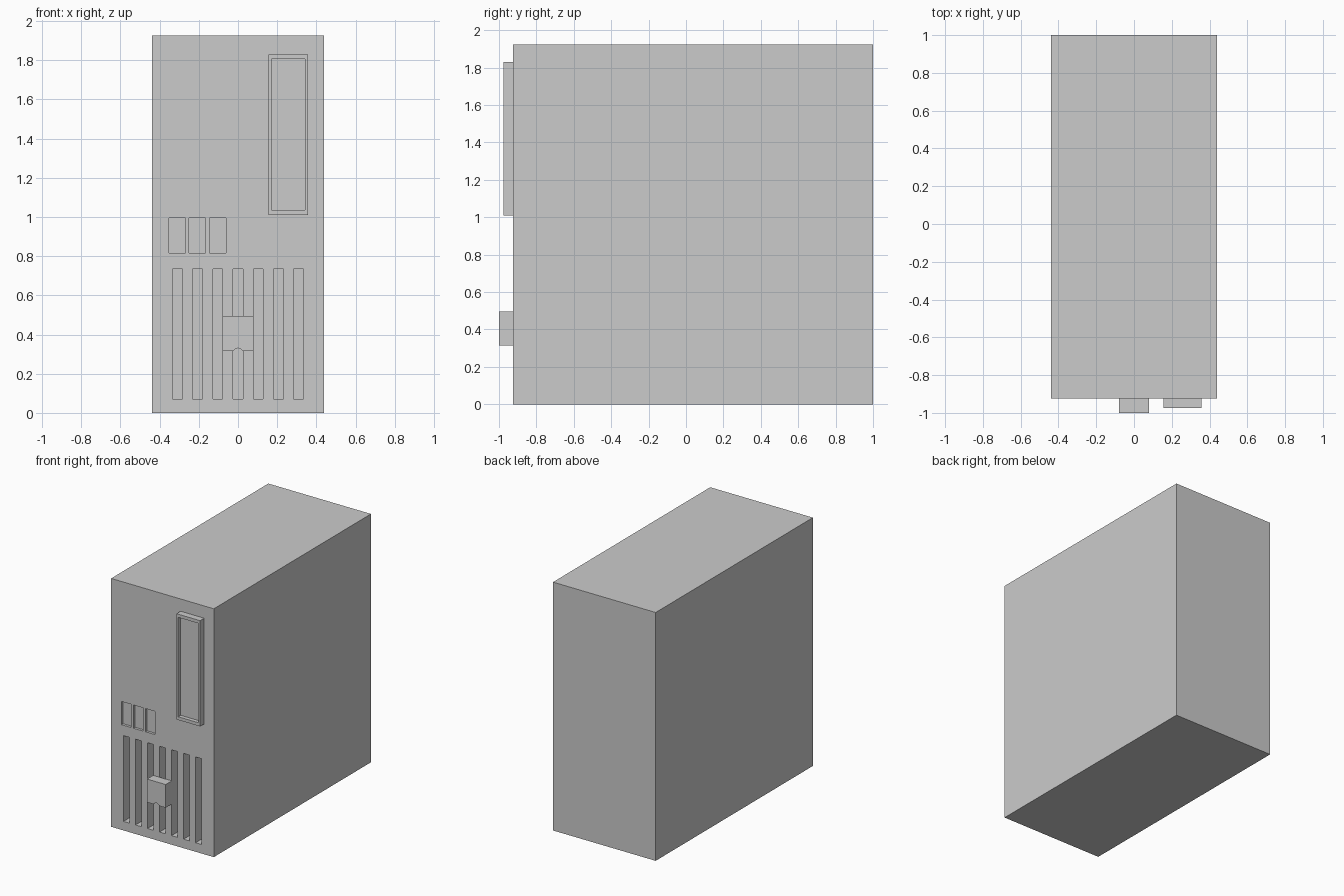
import bpy, bmesh, math
from mathutils import Matrix

if "Cube" in bpy.data.objects:
    bpy.data.objects.remove(bpy.data.objects["Cube"])

FRONT = -0.925


def make_object(name, bm):
    bmesh.ops.recalc_face_normals(bm, faces=bm.faces)
    mesh = bpy.data.meshes.new(name)
    bm.to_mesh(mesh)
    bm.free()
    obj = bpy.data.objects.new(name, mesh)
    bpy.context.collection.objects.link(obj)
    return obj


def boxes(name, bounds):
    """One object of boxes, each given as x0, x1, y0, y1, z0, z1."""
    bm = bmesh.new()
    for x0, x1, y0, y1, z0, z1 in bounds:
        m = (Matrix.Translation(((x0 + x1) / 2, (y0 + y1) / 2, (z0 + z1) / 2))
             @ Matrix.Diagonal((x1 - x0, y1 - y0, z1 - z0, 1)))
        bmesh.ops.create_cube(bm, size=1, matrix=m)
    return make_object(name, bm)


def carve(obj, bounds):
    cutter = boxes(obj.name + "_cutter", bounds)
    cutter.hide_render = True
    mod = obj.modifiers.new("carve", 'BOOLEAN')
    mod.operation = 'DIFFERENCE'
    mod.solver = 'EXACT'
    mod.object = cutter
    bpy.context.view_layer.objects.active = obj
    bpy.ops.object.modifier_apply(modifier=mod.name)
    bpy.data.objects.remove(cutter)


# Tower case with ventilation slots and three shallow button recesses
case = boxes("tower_case", [(-0.44, 0.44, FRONT, 1, 0, 1.925)])
slots = [(i * 0.103 - 0.025, i * 0.103 + 0.025, FRONT - 0.1, FRONT + 0.08, 0.07, 0.735)
         for i in range(-3, 4)]
recesses = [(x - 0.042, x + 0.042, FRONT - 0.1, FRONT + 0.02, 0.815, 0.995)
            for x in (-0.31, -0.207, -0.104)]
carve(case, slots + recesses)

# Raised drive bay with a recessed panel
bay = boxes("drive_bay", [(0.155, 0.358, -0.975, FRONT, 1.01, 1.83)])
carve(bay, [(0.17, 0.343, -1.1, -0.945, 1.035, 1.805)])

# Power button block with a small rounded notch underneath
outline = [(-0.08, 0.495), (-0.08, 0.315), (-0.025, 0.315), (-0.012, 0.327),
           (0, 0.331), (0.012, 0.327), (0.025, 0.315), (0.08, 0.315), (0.08, 0.495)]
bm = bmesh.new()
face = bm.faces.new([bm.verts.new((x, -1, z)) for x, z in outline])
ext = bmesh.ops.extrude_face_region(bm, geom=[face], use_keep_orig=True)
bmesh.ops.translate(bm, vec=(0, 1 + FRONT, 0),
                    verts=[v for v in ext["geom"] if isinstance(v, bmesh.types.BMVert)])
make_object("power_button", bm)
